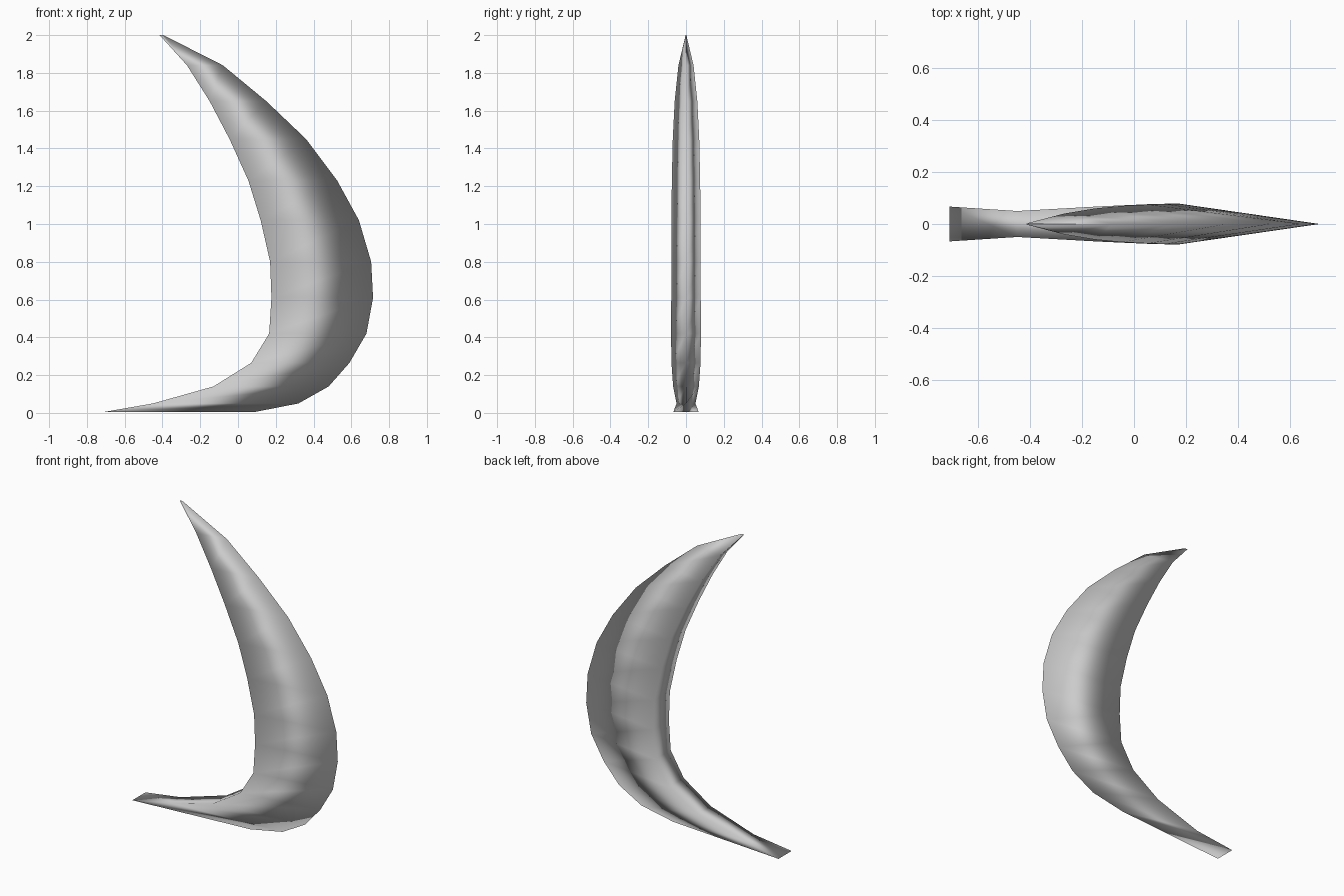
import bpy, bmesh

if "Cube" in bpy.data.objects:
    bpy.data.objects.remove(bpy.data.objects["Cube"], do_unlink=True)

# Horizontal wedge slices: height, inner edge x, outer edge x, inner half width
SLICES = [
    (0.005, -0.71, 0.09, 0.067),
    (0.05, -0.45, 0.32, 0.05),
    (0.14, -0.13, 0.48, 0.068),
    (0.265, 0.07, 0.59, 0.077),
    (0.42, 0.165, 0.68, 0.079),
    (0.61, 0.177, 0.715, 0.078),
    (0.80, 0.17, 0.705, 0.078),
    (1.02, 0.12, 0.64, 0.077),
    (1.23, 0.055, 0.525, 0.075),
    (1.45, -0.045, 0.36, 0.07),
    (1.65, -0.15, 0.15, 0.06),
    (1.84, -0.27, -0.08, 0.04),
    (2.0, -0.415, -0.395, 0.002),
]

# Plain grey material
grey = bpy.data.materials.new("light_grey")
grey.use_nodes = True
color = (0.6, 0.6, 0.6, 1)
grey.diffuse_color = color
grey.node_tree.nodes["Principled BSDF"].inputs["Base Color"].default_value = color

# Curved blade: broad inner face, sharp outer edge
bm = bmesh.new()
rings = []
for z, inner, outer, half in SLICES:
    points = ((inner, -half, z), (outer, 0, z), (inner, half, z))
    rings.append([bm.verts.new(p) for p in points])
for low, high in zip(rings, rings[1:]):
    for i in range(3):
        j = (i + 1) % 3
        bm.faces.new((low[i], low[j], high[j], high[i]))
bm.faces.new(rings[0][::-1])
bm.faces.new(rings[-1])
bmesh.ops.recalc_face_normals(bm, faces=bm.faces)
for face in bm.faces:
    face.smooth = True

mesh = bpy.data.meshes.new("crescent_blade")
bm.to_mesh(mesh)
bm.free()
mesh.materials.append(grey)
blade = bpy.data.objects.new("crescent_blade", mesh)
bpy.context.collection.objects.link(blade)
